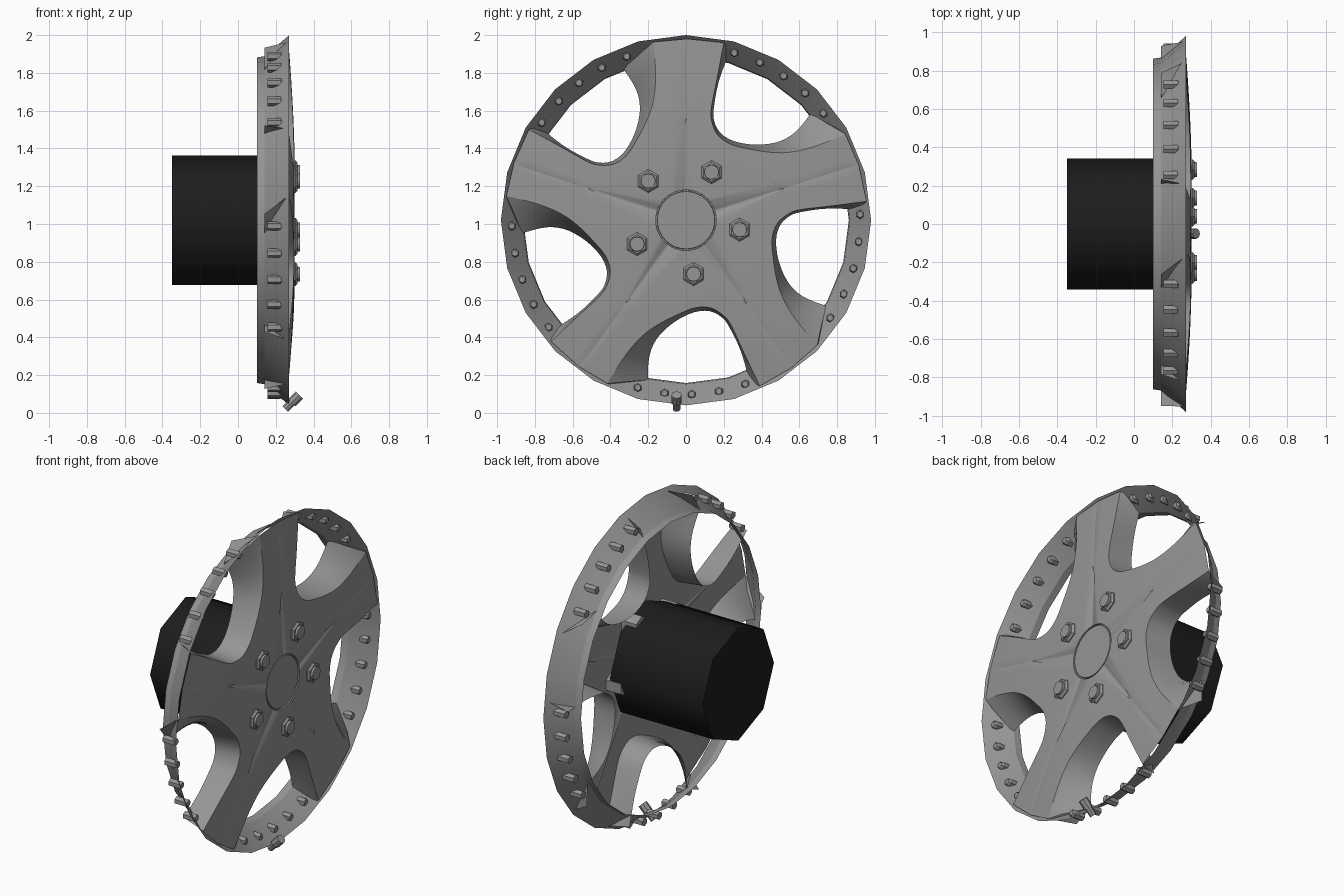
import bpy, bmesh
from math import sin, cos, pi, radians, hypot, atan2
from mathutils import Vector, Matrix

cube = bpy.data.objects.get("Cube")
if cube:
    bpy.data.objects.remove(cube, do_unlink=True)

CZ = 1.02          # wheel axis height
STEP = radians(72)  # five-fold symmetry


def material(name, v):
    m = bpy.data.materials.new(name)
    m.use_nodes = True
    m.diffuse_color = (v, v, v, 1)
    m.node_tree.nodes["Principled BSDF"].inputs["Base Color"].default_value = (v, v, v, 1)
    return m


GREY = material("wheel grey", 0.3)
BLACK = material("hub black", 0.012)


def finish(name, bm, mat, angle=35):
    bmesh.ops.remove_doubles(bm, verts=bm.verts, dist=0.0005)
    me = bpy.data.meshes.new(name)
    bm.to_mesh(me)
    bm.free()
    ob = bpy.data.objects.new(name, me)
    bpy.context.collection.objects.link(ob)
    me.materials.append(mat)
    ob.location.z = CZ
    bpy.context.view_layer.objects.active = ob
    bpy.ops.object.select_all(action='DESELECT')
    ob.select_set(True)
    bpy.ops.object.shade_smooth_by_angle(angle=radians(angle))
    return ob


def polar(x, r, a):
    return Vector((x, r * cos(a), r * sin(a)))


def lathe(bm, profile, n):
    # spins (x, radius) points around the wheel axis
    rings = [[bm.verts.new(polar(x, r, pi / 2 + 2 * pi * i / n)) for i in range(n)] for x, r in profile]
    for a, b in zip(rings, rings[1:]):
        for i in range(n):
            j = (i + 1) % n
            bm.faces.new((a[i], a[j], b[j], b[i]))
    return rings


def rod(bm, p, q, r1, r2, n):
    # closed cylinder or cone between two points
    d = Vector(q) - Vector(p)
    mat = Matrix.Translation((Vector(p) + Vector(q)) / 2) @ d.to_track_quat('Z', 'Y').to_matrix().to_4x4()
    bmesh.ops.create_cone(bm, cap_ends=True, segments=n, radius1=r1, radius2=r2, depth=d.length, matrix=mat)


def spline(pts, sub=3):
    pts = [Vector(p) for p in pts]
    out = []
    for i in range(len(pts) - 1):
        a, b, c, d = pts[max(i - 1, 0)], pts[i], pts[i + 1], pts[min(i + 2, len(pts) - 1)]
        for k in range(sub):
            t = k / sub
            out.append(0.5 * (2 * b + (c - a) * t + (2 * a - 5 * b + 4 * c - d) * t * t
                              + (3 * b - a - 3 * c + d) * t ** 3))
    return out + [pts[-1]]


def face_x(r):
    return 0.30 - 0.035 * (max(0, r - 0.3) / 0.665) ** 1.6


# Rim band
bm = bmesh.new()
lathe(bm, [(0.10, 0.862), (0.14, 0.868), (0.262, 0.972), (0.27, 0.98)], 24)
finish("rim_band", bm, GREY, 30)

# Window outlines: front edge on the face, back edge where the wall ends
front = spline([(.20, .94), (.165, .75), (.135, .6), (.135, .53), (.165, .455), (.23, .405),
                (.32, .38), (.44, .36), (.55, .36), (.68, .39), (.845, .455)])
back = spline([(.235, .90), (.175, .74), (.148, .6), (.148, .53), (.18, .465), (.25, .42),
               (.36, .40), (.47, .41), (.55, .445), (.61, .50), (.66, .565)])

# Spoked face and window walls, one sector per window
bm = bmesh.new()
walls = bmesh.new()
HUB = 0.34
LOW, HIGH = radians(18), radians(90)
n = len(front)
for s in range(5):
    rot = Matrix.Rotation(s * STEP, 3, 'X')
    rows = []
    for i, p in enumerate(front):
        r, a = p.length, atan2(p.y, p.x)
        edge = HIGH if i < n / 2 else LOW
        # side points reach to the spoke centre line, bottom points to the hub
        if r > 0.53:
            inner_r, inner_a = r, edge
        else:
            inner_r = HUB + (r - HUB) * max(0, (r - 0.46) / 0.07)
            inner_a = a + (edge - a) * max(0, (r - 0.46) / 0.07)
        row = []
        for k in range(5):
            t = k / 4
            q = p.lerp(Vector((inner_r * cos(inner_a), inner_r * sin(inner_a))), t)
            row.append(bm.verts.new(rot @ Vector((face_x(q.length), q.x, q.y))))
        rows.append(row)
    for a, b in zip(rows, rows[1:]):
        for k in range(4):
            bm.faces.new((a[k], a[k + 1], b[k + 1], b[k]))
    # fill from the inner ends of the rows to the centre disc edge
    ring = []
    for i, row in enumerate(rows):
        t = i / (n - 1)
        ring.append(bm.verts.new(rot @ polar(0.30, 0.16, HIGH + (LOW - HIGH) * t)))
    for i in range(n - 1):
        bm.faces.new((rows[i][4], ring[i], ring[i + 1], rows[i + 1][4]))
    # walls
    prev = None
    for i, (p, q) in enumerate(zip(front, back)):
        f = walls.verts.new(rot @ Vector((face_x(p.length), p.x, p.y)))
        m = p.lerp(q, 0.35)
        mid = walls.verts.new(rot @ Vector((0.235, m.x, m.y)))
        e = walls.verts.new(rot @ Vector((0.14, q.x, q.y)))
        if prev:
            walls.faces.new((prev[0], f, mid, prev[1]))
            walls.faces.new((prev[1], mid, e, prev[2]))
        prev = (f, mid, e)
    # end tabs that reach the outside of the rim
    tab = walls.verts.new(rot @ polar(0.14, 0.95, radians(34)))
    walls.faces.new((prev[0], tab, prev[2], prev[1]))
bmesh.ops.recalc_face_normals(bm, faces=bm.faces)
finish("spoked_face", bm, GREY, 30)
bmesh.ops.recalc_face_normals(walls, faces=walls.faces)
finish("window_walls", walls, GREY, 40)

# Centre cap set in a shallow groove
bm = bmesh.new()
rings = lathe(bm, [(0.30, 0.161), (0.288, 0.160), (0.288, 0.154), (0.298, 0.152)], 32)
bm.faces.new(rings[-1])
finish("centre_cap", bm, GREY)

# Lug nuts
bm = bmesh.new()
for s in range(5):
    c = polar(0, 0.288, radians(62) + s * STEP)
    for x0, x1, r1, r2, sides in ((0.20, 0.305, 0.062, 0.062, 6), (0.305, 0.315, 0.062, 0.05, 6),
                                  (0.31, 0.328, 0.04, 0.038, 12)):
        rod(bm, c + Vector((x0, 0, 0)), c + Vector((x1, 0, 0)), r1, r2, sides)
finish("lug_nuts", bm, GREY)

# Rim rivets, five in each window
bm = bmesh.new()
for s in range(5):
    for k in range(5):
        c = polar(0, 0.922, radians(1.9 - 9 * k) + s * STEP)
        rod(bm, c + Vector((0.155, 0, 0)), c + Vector((0.225, 0, 0)), 0.024, 0.024, 6)
        rod(bm, c + Vector((0.225, 0, 0)), c + Vector((0.235, 0, 0)), 0.024, 0.017, 6)
finish("rim_rivets", bm, GREY)

# Valve stem
bm = bmesh.new()
rod(bm, (0.25, -0.05, -1.0), (0.30, -0.05, -0.95), 0.02, 0.02, 8)
rod(bm, (0.285, -0.05, -0.965), (0.325, -0.05, -0.925), 0.027, 0.027, 8)
finish("valve_stem", bm, GREY)

# Black hub drum behind the face
bm = bmesh.new()
rod(bm, (-0.35, 0, 0), (0.27, 0, 0), 0.342, 0.342, 8)
finish("hub_drum", bm, BLACK, 50)
